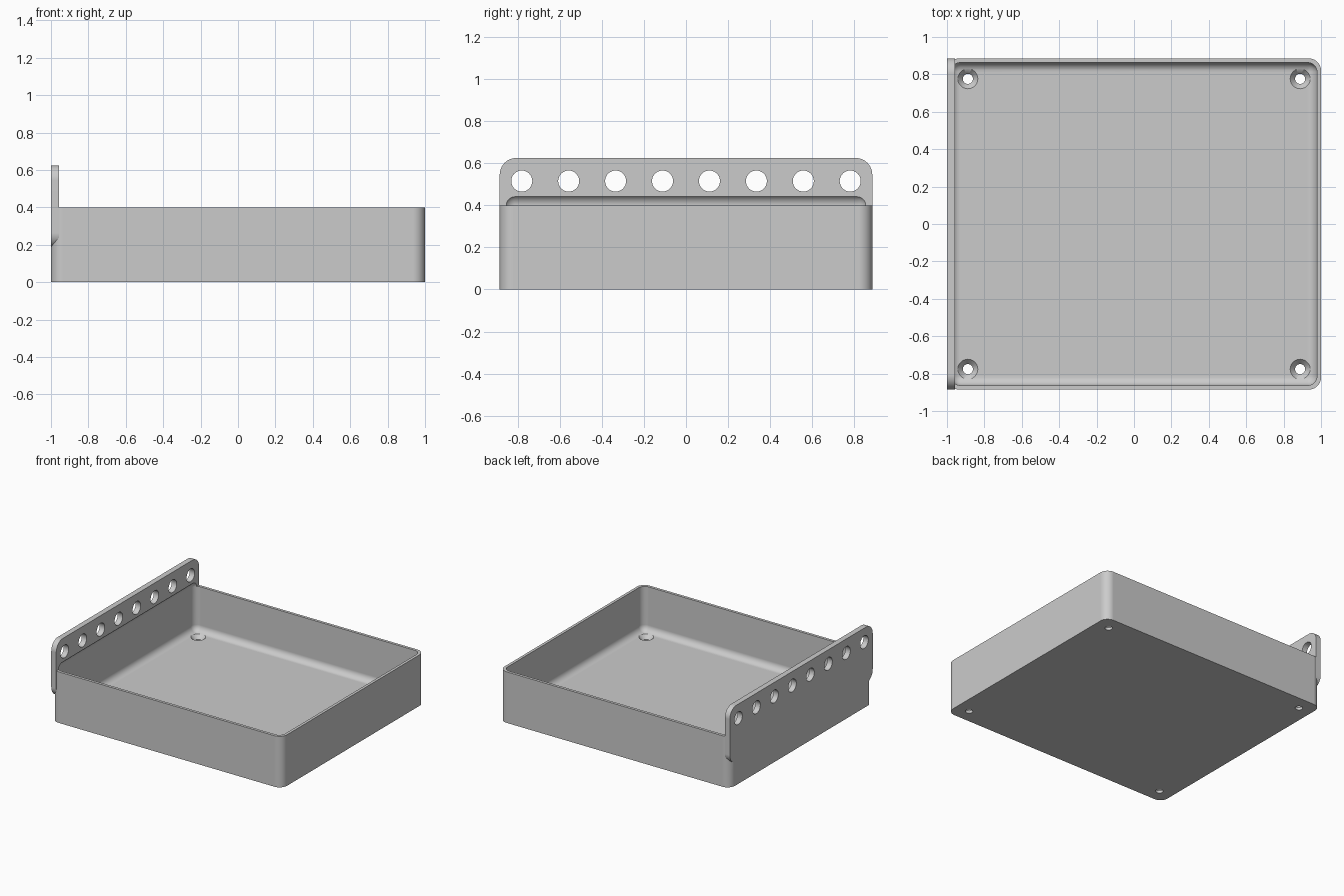
import bpy
import bmesh
import math
from mathutils import Matrix, Vector

if "Cube" in bpy.data.objects:
    bpy.data.objects.remove(bpy.data.objects["Cube"], do_unlink=True)

grey = bpy.data.materials.new("plain grey")
grey.use_nodes = True
grey.diffuse_color = (0.6, 0.6, 0.6, 1)
grey.node_tree.nodes["Principled BSDF"].inputs["Base Color"].default_value = (0.6, 0.6, 0.6, 1)


def finish(bm, name):
    mesh = bpy.data.meshes.new(name)
    bm.to_mesh(mesh)
    bm.free()
    mesh.materials.append(grey)
    obj = bpy.data.objects.new(name, mesh)
    bpy.context.collection.objects.link(obj)
    return obj


def rounded_block(name, low, high, radius, axis=None, segments=10):
    """Block with rounded edges: those along one axis, or all of them."""
    low, high = Vector(low), Vector(high)
    bm = bmesh.new()
    bmesh.ops.create_cube(bm, size=1)
    bmesh.ops.scale(bm, vec=high - low, verts=bm.verts)
    bmesh.ops.translate(bm, vec=(low + high) / 2, verts=bm.verts)
    edges = [e for e in bm.edges if axis is None
             or abs((e.verts[0].co - e.verts[1].co).normalized()[axis]) > 0.9]
    bmesh.ops.bevel(bm, geom=edges, offset=radius, offset_type='OFFSET',
                    segments=segments, profile=0.5, affect='EDGES')
    return finish(bm, name)


def cones(name, centres, r_low, r_high, depth, turn=Matrix()):
    bm = bmesh.new()
    for c in centres:
        bmesh.ops.create_cone(bm, cap_ends=True, segments=32, radius1=r_low,
                              radius2=r_high, depth=depth,
                              matrix=Matrix.Translation(c) @ turn)
    return finish(bm, name)


def combine(target, other, operation):
    mod = target.modifiers.new(operation.title(), 'BOOLEAN')
    mod.operation = operation
    mod.solver = 'EXACT'
    mod.object = other
    bpy.context.view_layer.objects.active = target
    bpy.ops.object.modifier_apply(modifier=mod.name)
    bpy.data.objects.remove(other, do_unlink=True)


HALF_Y = 0.885

# Tray body with the taller hanging plate along its right side
tray = rounded_block("tray_with_hanging_plate", (-1, -HALF_Y, 0), (1, HALF_Y, 0.4), 0.065, axis=2)
plate = rounded_block("hanging_plate", (-1, -HALF_Y, 0.183), (-0.957, HALF_Y, 0.625), 0.08, axis=0)
combine(tray, plate, 'UNION')

# Hollow with rounded floor edges, which also grooves the plate
hollow = rounded_block("hollow", (-0.978, -0.863, 0.05), (0.978, 0.863, 0.45), 0.05)
combine(tray, hollow, 'DIFFERENCE')

# Row of holes in the plate
row = [Vector((-0.978, (i - 3.5) * 0.2229, 0.515)) for i in range(8)]
combine(tray, cones("plate_holes", row, 0.05, 0.05, 0.2,
                    Matrix.Rotation(math.pi / 2, 4, 'Y')), 'DIFFERENCE')

# Countersunk screw holes in the floor corners
corners = [Vector((x, y, 0)) for x in (-0.888, 0.888) for y in (-0.776, 0.776)]
combine(tray, cones("screw_holes", corners, 0.027, 0.027, 0.2), 'DIFFERENCE')
sinks = [c + Vector((0, 0, 0.04)) for c in corners]
combine(tray, cones("countersinks", sinks, 0.027, 0.0617, 0.04), 'DIFFERENCE')

# Smooth rounded edges, crisp corners
bpy.ops.object.select_all(action='DESELECT')
tray.select_set(True)
bpy.context.view_layer.objects.active = tray
bpy.ops.object.shade_smooth_by_angle(angle=math.radians(30))
weighted = tray.modifiers.new("Even Shading", 'WEIGHTED_NORMAL')
weighted.keep_sharp = True
